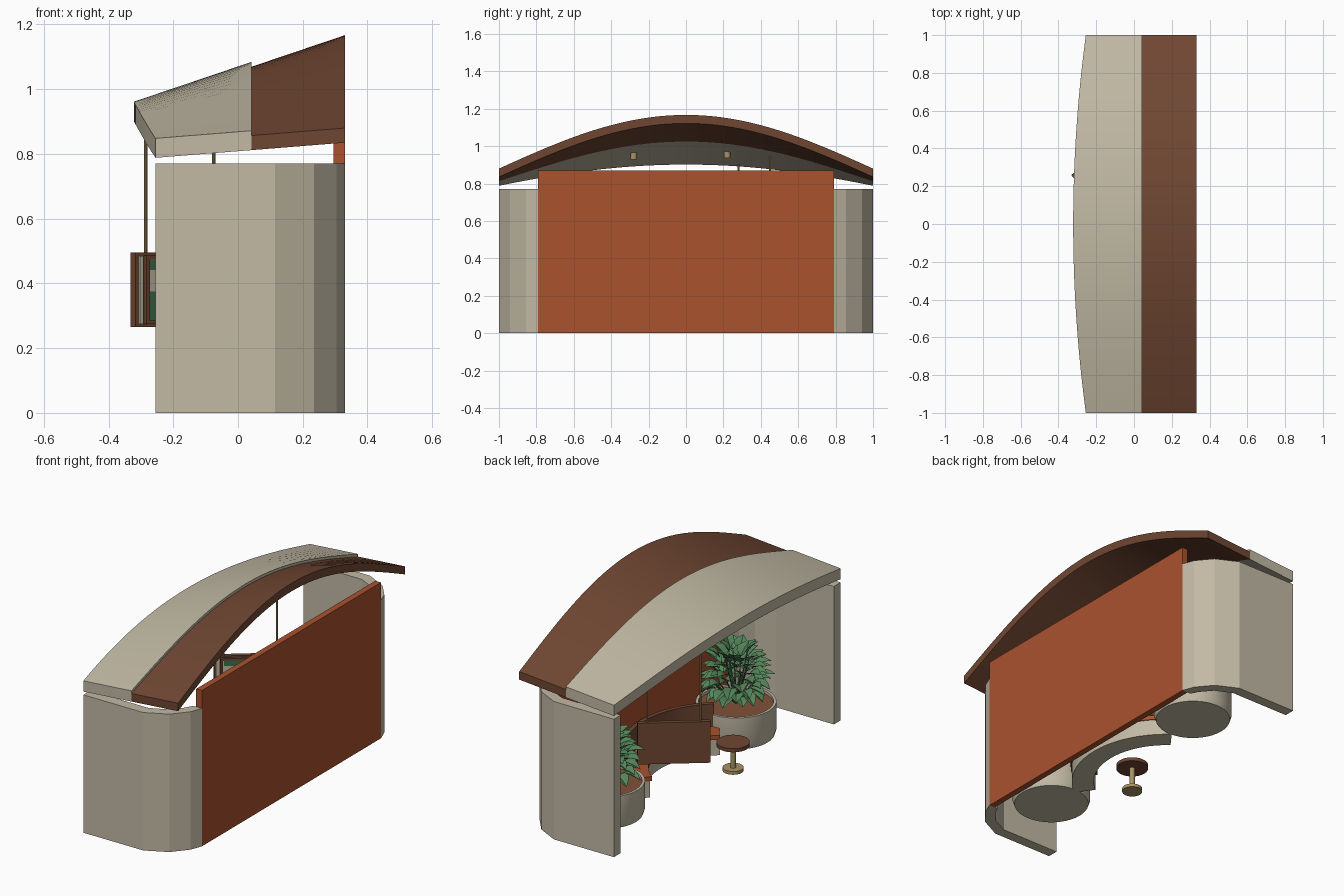
import bpy, bmesh, math, random
from mathutils import Vector, Matrix

if "Cube" in bpy.data.objects:
    bpy.data.objects.remove(bpy.data.objects["Cube"])
random.seed(4)


def material(name, r, g, b):
    m = bpy.data.materials.new(name)
    m.use_nodes = True
    m.diffuse_color = (r, g, b, 1)
    m.node_tree.nodes["Principled BSDF"].inputs["Base Color"].default_value = (r, g, b, 1)
    return m


cream = material("cream plaster", .54, .49, .375)
brown = material("brown wood", .16, .062, .032)
orange = material("burnt orange", .40, .085, .027)
brass = material("brass", .40, .29, .13)
green = material("leaf green", .085, .23, .10)
dark_green = material("panel green", .045, .16, .07)
soil = material("soil", .22, .085, .04)


def finish(name, bm, mat, smooth=False):
    bmesh.ops.recalc_face_normals(bm, faces=bm.faces)
    mesh = bpy.data.meshes.new(name)
    bm.to_mesh(mesh)
    bm.free()
    mesh.materials.append(mat)
    ob = bpy.data.objects.new(name, mesh)
    bpy.context.collection.objects.link(ob)
    if smooth:
        bpy.ops.object.select_all(action='DESELECT')
        ob.select_set(True)
        bpy.context.view_layer.objects.active = ob
        bpy.ops.object.shade_smooth_by_angle(angle=math.radians(30))
    return ob


def box(name, mat, size, at, turn=None):
    bm = bmesh.new()
    bmesh.ops.create_cube(bm, size=1)
    bmesh.ops.scale(bm, vec=size, verts=bm.verts)
    bmesh.ops.translate(bm, vec=at, verts=bm.verts)
    if turn:
        bm.transform(turn)
    return finish(name, bm, mat)


def cylinder(name, mat, r, x, y, z0, z1, sides=32):
    bm = bmesh.new()
    bmesh.ops.create_cone(bm, cap_ends=True, segments=sides, radius1=r, radius2=r, depth=z1 - z0)
    bmesh.ops.translate(bm, vec=(x, y, (z0 + z1) / 2), verts=bm.verts)
    return finish(name, bm, mat, True)


def prism(name, mat, outline, z0, z1, smooth=False):
    bm = bmesh.new()
    face = bm.faces.new([bm.verts.new((x, y, z0)) for x, y in outline])
    top = bmesh.ops.extrude_face_region(bm, geom=[face])["geom"]
    bmesh.ops.translate(bm, vec=(0, 0, z1 - z0), verts=[v for v in top if isinstance(v, bmesh.types.BMVert)])
    return finish(name, bm, mat, smooth)


def lathe(name, mat, profile, x, y, sides=40):
    bm = bmesh.new()
    rings = [[bm.verts.new((x + r * math.cos(2 * math.pi * i / sides),
                            y + r * math.sin(2 * math.pi * i / sides), z)) for i in range(sides)]
             for r, z in profile]
    for a, b in zip(rings, rings[1:]):
        for i in range(sides):
            j = (i + 1) % sides
            bm.faces.new((a[i], a[j], b[j], b[i]))
    bm.faces.new(rings[0])
    bm.faces.new(rings[-1])
    return finish(name, bm, mat, True)


# Arched roof: two strips sharing one ruled underside
def roof_under(x, y):
    end = .788 + .08 * (x + .255)
    mid = .902 + .338 * (x + .32)
    return end + (mid - end) * math.cos(math.pi * y / 2)


def front_edge(y):
    return -.322 + .067 * y * y


def roof_strip(name, mat, x0, x1, thick, n=40):
    bm = bmesh.new()
    rows = []
    for i in range(n + 1):
        y = -1 + 2 * i / n
        a, b = x0(y), x1(y)
        rows.append([bm.verts.new((x, y, roof_under(x, y) + t))
                     for x, t in ((a, 0), (b, 0), (b, thick), (a, thick))])
    for p, q in zip(rows, rows[1:]):
        for k in range(4):
            m = (k + 1) % 4
            bm.faces.new((p[k], p[m], q[m], q[k]))
    bm.faces.new(rows[0])
    bm.faces.new(rows[-1])
    return finish(name, bm, mat, True)


roof_strip("front_roof", cream, front_edge, lambda y: .042, .06)
roof_strip("rear_roof", brown, lambda y: .042, lambda y: .33, .045)

# Back wall and the two bent side walls
box("back_wall", orange, (.035, 1.58, .87), (.3125, 0, .435))
outer = [(-.255, 1), (.115, 1), (.235, .94), (.305, .855), (.33, .79)]
inner = [(.275, .79), (.255, .83), (.2, .895), (.105, .94), (-.255, .94)]
for side, s in (("left", 1), ("right", -1)):
    prism(side + "_side_wall", cream, [(x, s * y) for x, y in outer + inner], 0, .77)


# Curved bench facing the open side
def ring(r0, r1, half, n=20):
    angles = [math.radians(-half + 2 * half * i / n) for i in range(n + 1)]
    point = lambda r, a: (-.225 + r * math.cos(a), r * math.sin(a))
    return [point(r0, a) for a in angles] + [point(r1, a) for a in reversed(angles)]


prism("bench_base", cream, ring(.385, .5, 53), 0, .09, True)
prism("bench_seat", orange, ring(.375, .505, 53), .09, .115, True)
prism("bench_back", brown, ring(.485, .508, 50), .115, .24, True)

# Round table
tx, ty = -.153, -.197
cylinder("table_foot", brass, .053, tx, ty, 0, .018)
cylinder("table_post", brass, .014, tx, ty, .018, .14, 16)
cylinder("table_top", brown, .084, tx, ty, .14, .16)


# Planters with broad-leaved plants
def leaf(bm, root, out, length, width):
    side = out.cross(Vector((0, 0, 1))).normalized()
    up = side.cross(out).normalized()
    rows = []
    for t, w in ((0, .12), (.25, .85), (.55, 1), (.8, .6), (1, .06)):
        mid = root + out * length * t - up * length * .35 * t * t
        lift = up * width * .25 * w
        rows.append([bm.verts.new(mid - side * width * w / 2 + lift), bm.verts.new(mid),
                     bm.verts.new(mid + side * width * w / 2 + lift)])
    for a, b in zip(rows, rows[1:]):
        for k in (0, 1):
            bm.faces.new((a[k], a[k + 1], b[k + 1], b[k]))


def plant(name, x, y, top):
    bm = bmesh.new()
    base = Vector((x, y, .17))
    middle = Vector((x, y, .3))
    for i in range(85):
        turn = i * 2.4
        rise = -.45 + 1.4 * (i + .5) / 85
        flat = math.sqrt(1 - rise * rise)
        way = Vector((math.cos(turn) * flat, math.sin(turn) * flat, rise))
        size = random.uniform(.55, .8)
        root = middle + Vector((way.x * .16, way.y * .16, way.z * (top - .3))) * size
        out = (way + Vector((0, 0, random.uniform(0, .5)))).normalized()
        leaf(bm, root, out, random.uniform(.065, .09), random.uniform(.06, .08))
        if i % 4 == 0:
            axis = root - base
            turn_to = axis.to_track_quat('Z', 'Y').to_matrix().to_4x4()
            bmesh.ops.create_cone(bm, segments=5, radius1=.005, radius2=.003, depth=axis.length,
                                  matrix=Matrix.Translation((root + base) / 2) @ turn_to)
    return finish(name, bm, green)


for side, y, top in (("left", .59, .49), ("right", -.57, .53)):
    lathe(side + "_planter", cream,
          [(.195, 0), (.205, .03), (.205, .18), (.19, .18), (.19, .15)], .09, y)
    cylinder(side + "_soil", soil, .19, .09, y, .15, .165)
    plant(side + "_plant", .09, y, top)

# Hanging menu board, turned towards the seats
turn = Matrix.Translation((-.18, .365, .38)) @ Matrix.Rotation(math.radians(38.5), 4, 'Z')
box("board_back", brown, (.37, .024, .23), (0, 0, 0), turn)
for s in (-1, 1):
    box("board_light_strip", cream, (.014, .008, .21), (s * .165, -.014, 0), turn)
    box("board_frame_side", brown, (.012, .016, .212), (s * .145, -.018, 0), turn)
    box("board_frame_rail", brown, (.29, .016, .012), (0, -.018, s * .1), turn)
box("board_panel", cream, (.28, .006, .19), (0, -.014, 0), turn)
box("board_header", dark_green, (.27, .004, .03), (0, -.018, .077), turn)
for s in (-1, 1):
    box("board_block", dark_green, (.13, .004, .09), (s * .07, -.018, -.05), turn)
for x, y in ((-.285, .28), (-.075, .45)):
    cylinder("board_rod", brass, .005, x, y, .49, roof_under(x, y) + .01, 10)

# Small ceiling lamps
for y in (-.28, .22):
    z = roof_under(-.1, y)
    cylinder("ceiling_lamp", brass, .018, -.1, y, z - .03, z + .005, 16)
